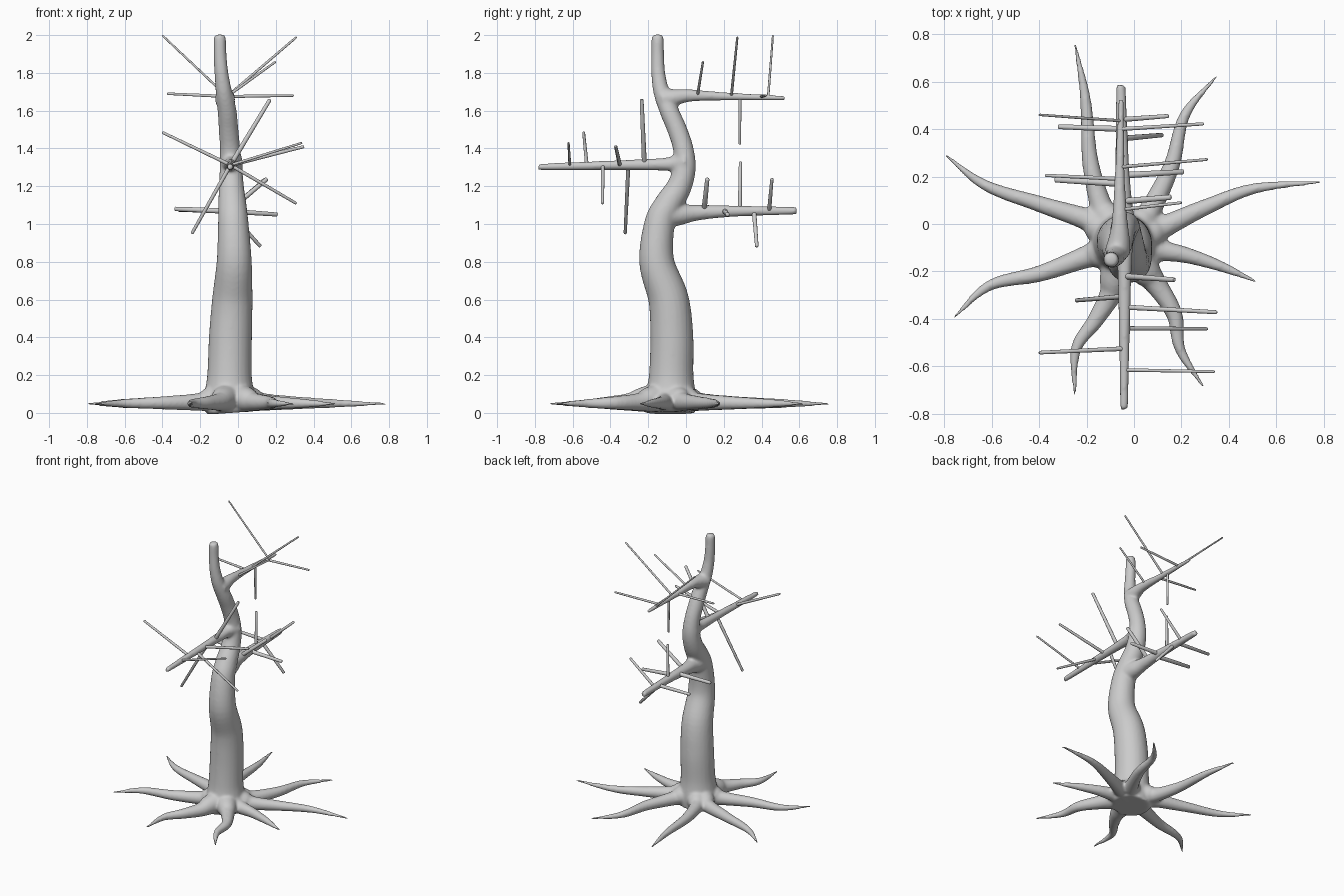
import bpy, bmesh, math
from mathutils import Vector


def spline(pts, steps):
    """Catmull-Rom through (x, y, z, radius) points."""
    p = [Vector(q) for q in pts]
    p = [2 * p[0] - p[1]] + p + [2 * p[-1] - p[-2]]
    out = []
    for i in range(1, len(p) - 2):
        a, b, c, d = p[i - 1:i + 3]
        for s in range(steps):
            t = s / steps
            out.append(0.5 * (2 * b + (c - a) * t + (2 * a - 5 * b + 4 * c - d) * t * t
                              + (3 * b - a - 3 * c + d) * t ** 3))
    return out + [p[-2]]


def tube(bm, pts, sides=24, steps=6):
    """Closed round tube swept along the points."""
    path = spline(pts, steps)
    pos = [q.to_3d() for q in path]
    rings, side, prev = [], None, None
    for i, c in enumerate(pos):
        tan = (pos[min(i + 1, len(pos) - 1)] - pos[max(i - 1, 0)]).normalized()
        side = tan.orthogonal() if prev is None else prev.rotation_difference(tan) @ side
        side = (side - tan * side.dot(tan)).normalized()
        up, prev, r = tan.cross(side), tan, path[i][3]
        rings.append([bm.verts.new(c + r * (side * math.cos(a) + up * math.sin(a)))
                      for a in (2 * math.pi * k / sides for k in range(sides))])
    for a, b in zip(rings, rings[1:]):
        for k in range(sides):
            n = (k + 1) % sides
            bm.faces.new((a[k], a[n], b[n], b[k]))
    bm.faces.new(rings[0][::-1])
    bm.faces.new(rings[-1])


def finish(bm, name):
    me = bpy.data.meshes.new(name)
    bm.to_mesh(me)
    bm.free()
    ob = bpy.data.objects.new(name, me)
    bpy.context.collection.objects.link(ob)
    bpy.context.view_layer.objects.active = ob
    ob.select_set(True)
    bpy.ops.object.shade_smooth_by_angle(angle=math.radians(50))
    ob.select_set(False)
    return ob


body = bmesh.new()

# winding trunk
tube(body, [(-.04, -.08, 0, .13), (-.045, -.08, .08, .135), (-.045, -.078, .2, .118),
            (-.04, -.075, .4, .114), (-.03, -.092, .6, .107), (-.02, -.155, .8, .093),
            (-.025, -.14, 1.0, .081), (-.03, -.095, 1.1, .075), (-.035, -.035, 1.2, .066),
            (-.037, -.008, 1.3, .060), (-.042, -.015, 1.4, .054), (-.05, -.047, 1.5, .052),
            (-.058, -.09, 1.6, .05), (-.075, -.13, 1.7, .043), (-.088, -.147, 1.8, .037),
            (-.095, -.15, 1.9, .034), (-.096, -.15, 1.985, .032), (-.096, -.15, 2.003, .02)])

# three main branches
tube(body, [(-.03, -.11, 1.05, .075), (-.035, -.03, 1.05, .056), (-.045, .06, 1.06, .042),
            (-.05, .25, 1.068, .03), (-.055, .56, 1.07, .021), (-.055, .575, 1.07, .015)])
tube(body, [(-.035, .0, 1.325, .065), (-.04, -.06, 1.32, .045), (-.04, -.12, 1.316, .034),
            (-.04, -.35, 1.312, .026), (-.042, -.75, 1.303, .018), (-.042, -.765, 1.303, .012)])
tube(body, [(-.07, -.12, 1.66, .055), (-.062, -.06, 1.67, .045), (-.06, .02, 1.68, .033),
            (-.06, .2, 1.676, .022), (-.055, .5, 1.668, .013), (-.055, .52, 1.667, .009)])

# spreading roots
ROOTS = [
    [(-.14, .08), (-.185, .27), (-.205, .53), (-.25, .765)],
    [(.07, .06), (.16, .25), (.215, .46), (.35, .625)],
    [(.13, -.01), (.3, .07), (.51, .15), (.79, .177)],
    [(.09, -.11), (.215, -.13), (.37, -.18), (.52, -.245)],
    [(.09, -.25), (.17, -.38), (.195, -.53), (.295, -.69)],
    [(-.1, -.3), (-.165, -.41), (-.245, -.53), (-.25, -.725)],
    [(-.205, -.14), (-.4, -.21), (-.61, -.26), (-.76, -.395)],
    [(-.2, .02), (-.4, .085), (-.63, .165), (-.80, .295)],
]
for root in ROOTS:
    hx, hy = root[0]
    pts = [(-.04, -.09, .09, .09), ((hx * 2 - .04) / 3, (hy * 2 - .09) / 3, .07, .066)]
    pts += [(x, y, z, r) for (x, y), z, r in zip(root, (.058, .053, .05, .048), (.048, .035, .023, .006))]
    tube(body, pts, 16)

# fuse trunk, branches and roots into one smooth skin
tree = finish(body, "trunk_with_roots_and_branches")
rm = tree.modifiers.new("fuse", 'REMESH')
rm.mode, rm.voxel_size, rm.use_smooth_shade = 'VOXEL', .009, True
sm = tree.modifiers.new("soften", 'SMOOTH')
sm.factor, sm.iterations = .5, 8

# straight twigs: (start y, tip x, tip y, tip z, radius) per branch
TWIGS = {
    "lower": (-.05, 1.068, [(.095, .155, .113, 1.24, .013), (.205, .21, .22, 1.05, .013),
                            (.17, -.335, .187, 1.08, .014), (.285, -.05, .288, 1.33, .010),
                            (.44, .145, .455, 1.24, .010), (.36, .12, .375, .88, .011),
                            (.40, -.32, .41, 1.075, .012)]),
    "middle": (-.04, 1.312, [(-.22, .17, -.235, 1.66, .012), (-.35, .35, -.372, 1.41, .010),
                             (-.525, -.4, -.542, 1.485, .009), (-.44, .31, -.442, 1.108, .009),
                             (-.305, -.245, -.322, .948, .010), (-.615, .34, -.622, 1.43, .007)]),
    "upper": (-.058, 1.675, [(.06, .2, .09, 1.86, .007), (.24, .31, .272, 1.99, .007),
                             (.435, -.4, .46, 1.998, .006), (.285, -.055, .285, 1.42, .008),
                             (.40, .295, .422, 1.68, .008), (.19, -.375, .205, 1.69, .008)]),
}
for level, (bx, bz, twigs) in TWIGS.items():
    bm = bmesh.new()
    for y0, x, y, z, r in twigs:
        a, b = Vector((bx, y0, bz, r * 1.1)), Vector((x, y, z, r * .85))
        near_tip = a.lerp(b, .985)
        b[3] = r * .5
        tube(bm, [a, near_tip, b], 12, 1)
    finish(bm, level + "_branch_twigs")
